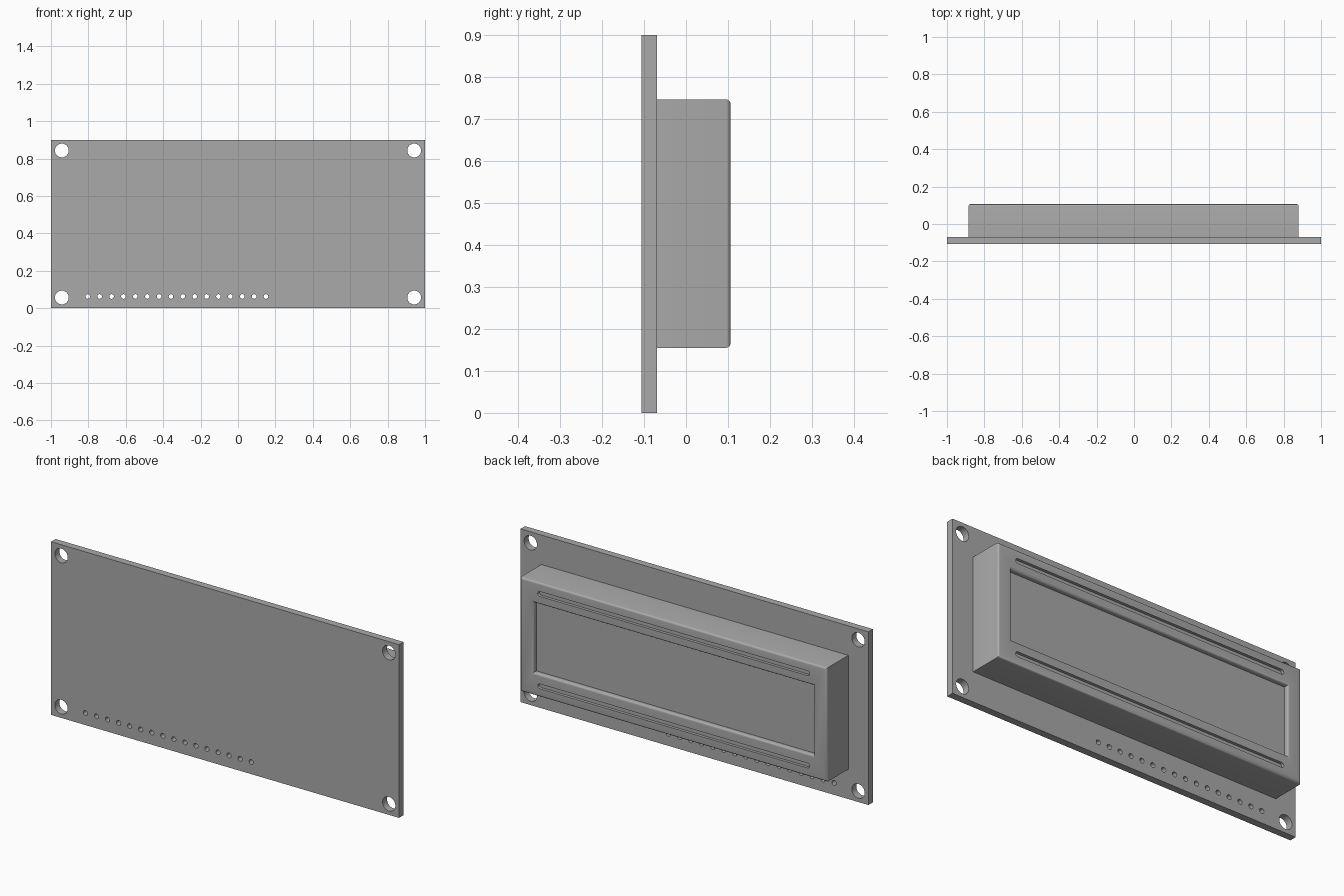
import bpy, bmesh, math

if "Cube" in bpy.data.objects:
    bpy.data.objects.remove(bpy.data.objects["Cube"])

FRONT, SEAM, BACK = -0.106, -0.069, 0.106   # y of board face, board/bezel joint, bezel face

grey = bpy.data.materials.new("grey")
grey.diffuse_color = (0.4, 0.4, 0.4, 1)
grey.use_nodes = True
grey.node_tree.nodes["Principled BSDF"].inputs["Base Color"].default_value = grey.diffuse_color


def add_prism(bm, outline, y0, y1):
    """Extrude an (x, z) outline from y0 to y1."""
    face = bm.faces.new([bm.verts.new((x, y0, z)) for x, z in outline])
    ret = bmesh.ops.extrude_face_region(bm, geom=[face])
    moved = [g for g in ret["geom"] if isinstance(g, bmesh.types.BMVert)]
    bmesh.ops.translate(bm, verts=moved, vec=(0, y1 - y0, 0))


def rect(x0, x1, z0, z1):
    return [(x0, z0), (x1, z0), (x1, z1), (x0, z1)]


def stadium(x0, x1, z, r, n):
    """Outline with round ends; a circle when x0 == x1."""
    pts = []
    for cx, start in ((x1, -0.5), (x0, 0.5)):
        for i in range(n + (x0 != x1)):
            a = math.pi * (start + i / n)
            pts.append((cx + r * math.cos(a), z + r * math.sin(a)))
    return pts


def make_object(name, bm):
    bmesh.ops.recalc_face_normals(bm, faces=bm.faces)
    mesh = bpy.data.meshes.new(name)
    bm.to_mesh(mesh)
    bm.free()
    mesh.materials.append(grey)
    obj = bpy.data.objects.new(name, mesh)
    bpy.context.collection.objects.link(obj)
    return obj


def cut(obj, cutter):
    """Subtract the cutter, then smooth everything except hard edges."""
    mod = obj.modifiers.new("cut", "BOOLEAN")
    mod.operation, mod.solver, mod.object = "DIFFERENCE", "EXACT", cutter
    bpy.ops.object.select_all(action="DESELECT")
    bpy.context.view_layer.objects.active = obj
    obj.select_set(True)
    bpy.ops.object.modifier_apply(modifier=mod.name)
    bpy.data.objects.remove(cutter)
    bpy.ops.object.shade_smooth_by_angle(angle=math.radians(35))


# Circuit board with corner mounting holes and a row of sixteen pin holes
bm = bmesh.new()
add_prism(bm, rect(-1, 1, 0, 0.9), FRONT, SEAM)
board = make_object("circuit_board", bm)

bm = bmesh.new()
for x in (-0.942, 0.942):
    for z in (0.057, 0.843):
        add_prism(bm, stadium(x, x, z, 0.037, 16), FRONT - 0.05, SEAM + 0.05)
for i in range(16):
    x = -0.803 + i * 0.0635
    add_prism(bm, stadium(x, x, 0.0625, 0.0125, 8), FRONT - 0.05, SEAM + 0.05)
cut(board, make_object("hole_cutter", bm))

# Display bezel: box with a sunken window and rounded face edges
X0, X1, Z0, Z1 = -0.885, 0.88, 0.155, 0.747
bm = bmesh.new()
add_prism(bm, rect(X0, X1, Z0, Z1), SEAM, BACK)
bm.normal_update()
face = max(bm.faces, key=lambda f: f.calc_center_median().y)
outer = list(face.edges)
bmesh.ops.inset_region(bm, faces=[face], thickness=0.05)
cx, cz = (X0 + X1) / 2, (Z0 + Z1) / 2
for v in face.verts:
    v.co.x = -0.808 if v.co.x < cx else 0.803
    v.co.z = 0.272 if v.co.z < cz else 0.636
rim = list(face.edges)
ret = bmesh.ops.extrude_face_region(bm, geom=[face])
floor = [g for g in ret["geom"] if isinstance(g, bmesh.types.BMVert)]
bmesh.ops.translate(bm, verts=floor, vec=(0, -0.025, 0))
if face.is_valid:
    bmesh.ops.delete(bm, geom=[face], context="FACES_ONLY")
top_edges = [e for e in bm.edges
             if all(abs(v.co.y - BACK) < 1e-4 for v in e.verts)
             and (abs(e.verts[0].co.x - e.verts[1].co.x) < 1e-4
                  or abs(e.verts[0].co.z - e.verts[1].co.z) < 1e-4)]
bmesh.ops.bevel(bm, geom=top_edges, offset=0.011, segments=4,
                profile=0.5, affect="EDGES")
bezel = make_object("display_bezel", bm)

# Long round-ended grooves above and below the window
bm = bmesh.new()
for z in (0.211, 0.691):
    add_prism(bm, stadium(-0.772, 0.766, z, 0.0125, 8), BACK - 0.015, BACK + 0.05)
cut(bezel, make_object("groove_cutter", bm))
